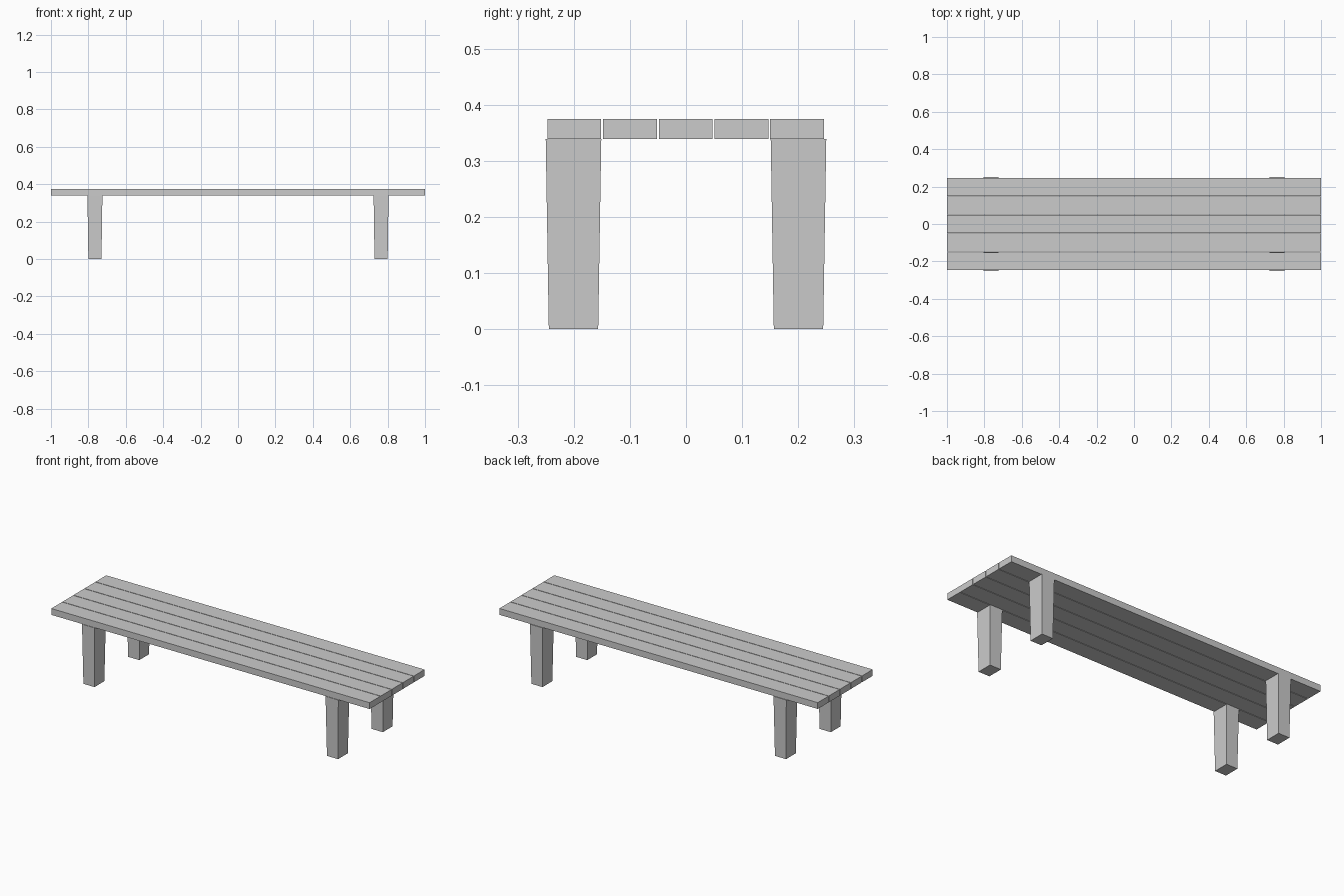
import bpy, bmesh

if "Cube" in bpy.data.objects:
    bpy.data.objects.remove(bpy.data.objects["Cube"])

def tapered_box(name, cx, cy, z0, z1, bottom, top):
    """Box whose bottom and top rectangles may differ in size."""
    bm = bmesh.new()
    bmesh.ops.create_cube(bm, size=1.0)
    for v in bm.verts:
        sx, sy = top if v.co.z > 0 else bottom
        v.co.x *= sx
        v.co.y *= sy
        v.co.z = z1 - z0 if v.co.z > 0 else 0.0
    mesh = bpy.data.meshes.new(name)
    bm.to_mesh(mesh)
    bm.free()
    obj = bpy.data.objects.new(name, mesh)
    obj.location = (cx, cy, z0)
    bpy.context.collection.objects.link(obj)
    return obj

SEAT_BOTTOM, SEAT_TOP = 0.339, 0.375

# Seat: five long planks with narrow gaps
for i in range(5):
    tapered_box(f"seat_plank_{i + 1}", 0, (i - 2) * 0.0993 - 0.0005,
                SEAT_BOTTOM, SEAT_TOP, (2.0, 0.096), (2.0, 0.096))

# Legs: four posts tapering towards the floor
for side, sx in (("left", -1), ("right", 1)):
    for end, sy in (("front", -1), ("back", 1)):
        tapered_box(f"{end}_{side}_leg", sx * 0.765, sy * 0.2005,
                    0, SEAT_BOTTOM, (0.07, 0.088), (0.08, 0.099))
